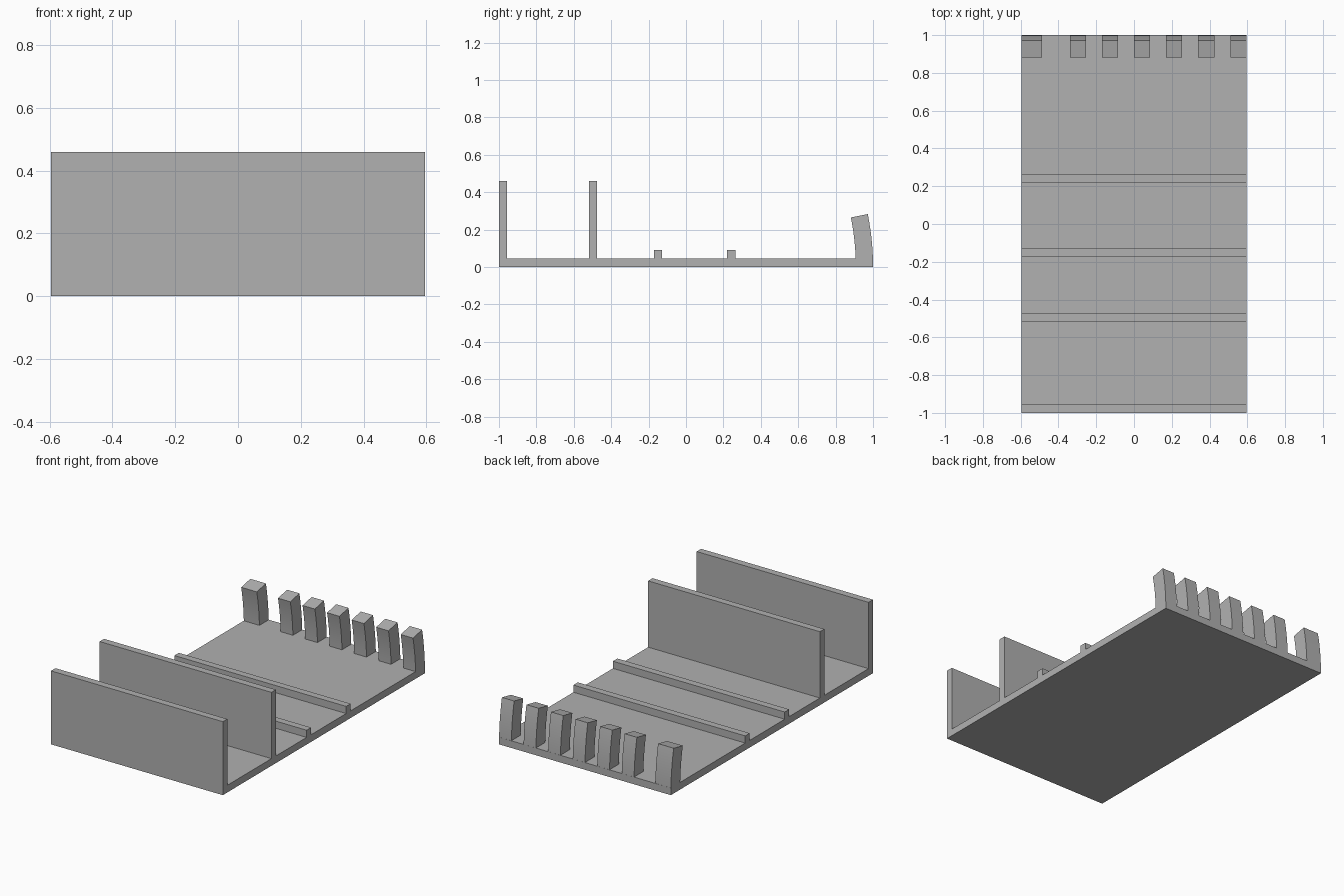
import bpy
import bmesh
import math

cube = bpy.data.objects.get("Cube")
if cube:
    bpy.data.objects.remove(cube)

HALF_WIDTH = 0.595
FLOOR = 0.045
THICK = 0.044

grey = bpy.data.materials.new("plain grey")
grey.use_nodes = True
grey.diffuse_color = (0.44, 0.44, 0.44, 1)
grey.node_tree.nodes["Principled BSDF"].inputs["Base Color"].default_value = grey.diffuse_color


def extrude_profile(name, profile, x0, x1):
    """Extrude a closed (y, z) outline from x0 to x1."""
    bm = bmesh.new()
    face = bm.faces.new([bm.verts.new((x0, y, z)) for y, z in profile])
    result = bmesh.ops.extrude_face_region(bm, geom=[face])
    moved = [v for v in result["geom"] if isinstance(v, bmesh.types.BMVert)]
    bmesh.ops.translate(bm, verts=moved, vec=(x1 - x0, 0, 0))
    bmesh.ops.recalc_face_normals(bm, faces=bm.faces)
    mesh = bpy.data.meshes.new(name)
    bm.to_mesh(mesh)
    bm.free()
    mesh.materials.append(grey)
    obj = bpy.data.objects.new(name, mesh)
    bpy.context.collection.objects.link(obj)
    return obj


# Tray: floor with two tall walls and two low ridges in one cross-section
outline = [(1, 0), (-1, 0), (-1, 0.46), (-1 + THICK, 0.46), (-1 + THICK, FLOOR)]
for y, top in [(-0.519, 0.46), (-0.171, 0.09), (0.22, 0.09)]:
    outline += [(y, FLOOR), (y, top), (y + THICK, top), (y + THICK, FLOOR)]
outline.append((1, FLOOR))
extrude_profile("tray", outline, -HALF_WIDTH, HALF_WIDTH)

# Curved teeth along the back edge, leaning inward on an arc
OUTER, INNER, STEPS = 1.43, 1.338, 10
CENTRE = 1 - OUTER
start, end = math.asin(FLOOR / OUTER), math.asin(0.283 / OUTER)
angles = [start + (end - start) * i / STEPS for i in range(STEPS + 1)]


def arc(radius):
    return [(CENTRE + radius * math.cos(a), max(FLOOR, radius * math.sin(a))) for a in angles]


tooth_outline = arc(OUTER) + arc(INNER)[::-1]
spans = [(-HALF_WIDTH, -0.487)] + [(-0.34 + 0.17 * i, -0.255 + 0.17 * i) for i in range(6)]
for i, (x0, x1) in enumerate(spans):
    tooth = extrude_profile(f"tooth_{i + 1}", tooth_outline, x0, x1)
    bpy.ops.object.select_all(action="DESELECT")
    tooth.select_set(True)
    bpy.context.view_layer.objects.active = tooth
    bpy.ops.object.shade_smooth_by_angle(angle=math.radians(30))
